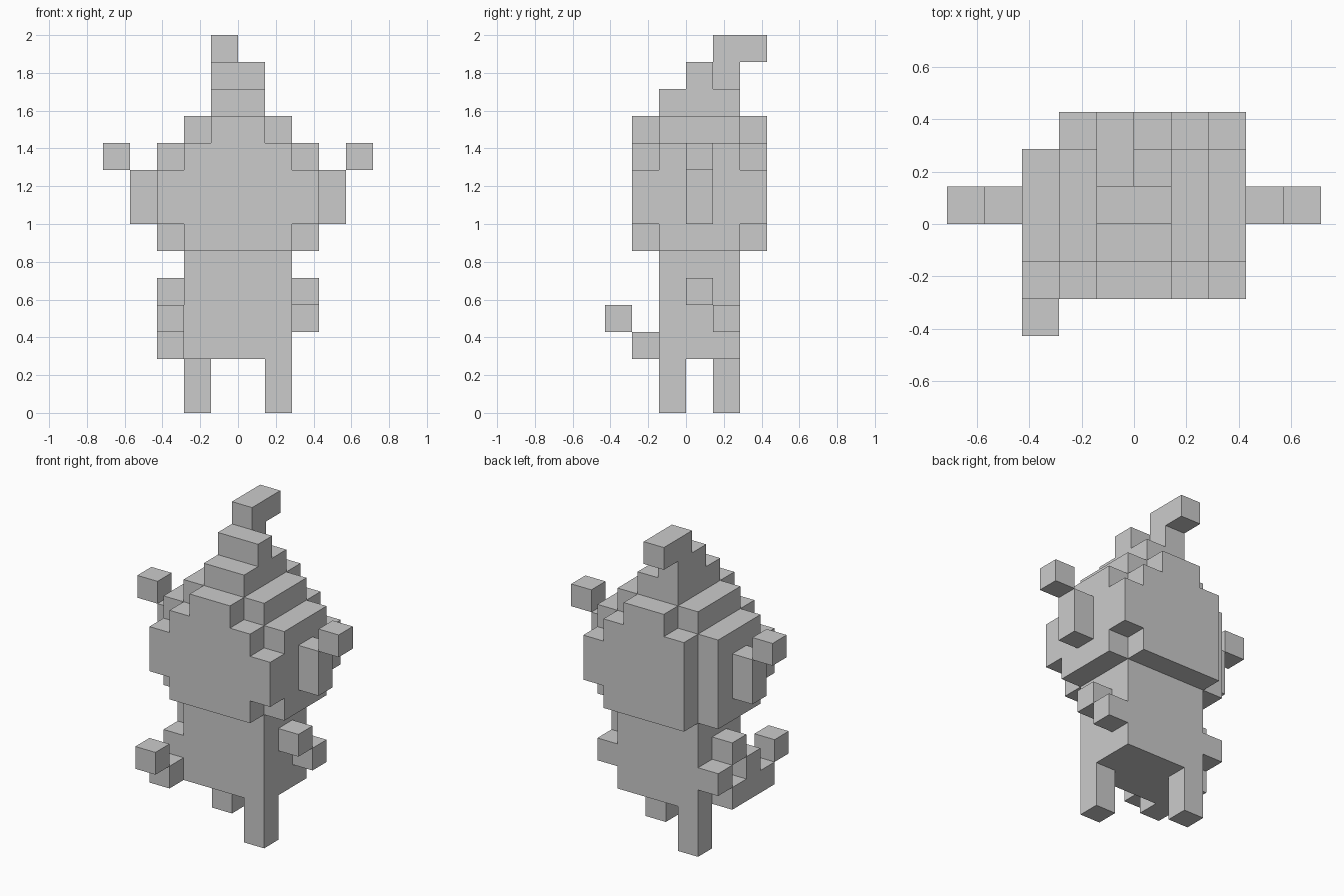
import bpy, bmesh
from math import radians

if "Cube" in bpy.data.objects:
    bpy.data.objects.remove(bpy.data.objects["Cube"])

U = 2 / 14  # edge of one block; the model is 14 blocks tall


def cells(box):
    x0, x1, y0, y1, z0, z1 = box
    return {(x, y, z) for x in range(x0, x1) for y in range(y0, y1) for z in range(z0, z1)}


def block_part(name, *boxes):
    """Merge boxes (x0, x1, y0, y1, z0, z1 in blocks) into one outer skin."""
    solid = set().union(*(cells(b) for b in boxes))
    bm = bmesh.new()
    for c in solid:
        for axis in range(3):
            a, b = (axis + 1) % 3, (axis + 2) % 3
            for side in (0, 1):
                near = list(c)
                near[axis] += 1 if side else -1
                if tuple(near) in solid:
                    continue
                corners = []
                for da, db in ((0, 0), (1, 0), (1, 1), (0, 1)):
                    p = list(c)
                    p[axis] += side
                    p[a] += da
                    p[b] += db
                    corners.append(bm.verts.new([v * U for v in p]))
                bm.faces.new(corners if side else corners[::-1])
    bmesh.ops.remove_doubles(bm, verts=bm.verts, dist=U * 0.01)
    bmesh.ops.dissolve_limit(bm, angle_limit=radians(1), verts=bm.verts, edges=bm.edges)
    mesh = bpy.data.meshes.new(name)
    bm.to_mesh(mesh)
    bm.free()
    obj = bpy.data.objects.new(name, mesh)
    bpy.context.collection.objects.link(obj)
    return obj


def flip(box):
    return (-box[1], -box[0], *box[2:])


# Trunk and the two diagonal legs
block_part("body", (-2, 2, -1, 2, 2, 6))
block_part("front_leg", (1, 2, -1, 0, 0, 2))
block_part("back_leg", (-2, -1, 1, 2, 0, 2))

# Rounded head: stepped corners, back left edge cut away
block_part("head",
           (-3, 3, -1, 2, 6, 10),    # core
           (-2, 2, -2, 3, 6, 10),    # front and back
           (-3, 3, -2, -1, 7, 9),    # front cheeks
           (2, 3, 2, 3, 7, 9),       # back right cheek
           (-2, 2, -1, 2, 10, 11),   # crown
           (-1, 1, -2, 3, 10, 11))

# Stepped peak with a curl hooked backwards
block_part("peak", (-1, 1, -1, 2, 11, 12), (-1, 1, 0, 1, 12, 13))
block_part("curl", (-1, 0, 1, 2, 12, 14), (-1, 0, 2, 3, 13, 14))

# Ears and their tips, plus the matching side blocks, on both sides
pairs = {"ear": (3, 4, 0, 1, 7, 9),
         "ear_tip": (4, 5, 0, 1, 9, 10),
         "upper_side_block": (2, 3, 0, 1, 4, 5),
         "rear_side_block": (2, 3, 1, 2, 3, 4)}
for part, box in pairs.items():
    block_part("right_" + part, box)
    block_part("left_" + part, flip(box))

# Left arm bar with a raised block, and the hand in front of it
block_part("left_arm", (-3, -2, -2, 1, 2, 3), (-3, -2, -1, 0, 3, 4))
block_part("left_hand", (-3, -2, -3, -2, 3, 4))
